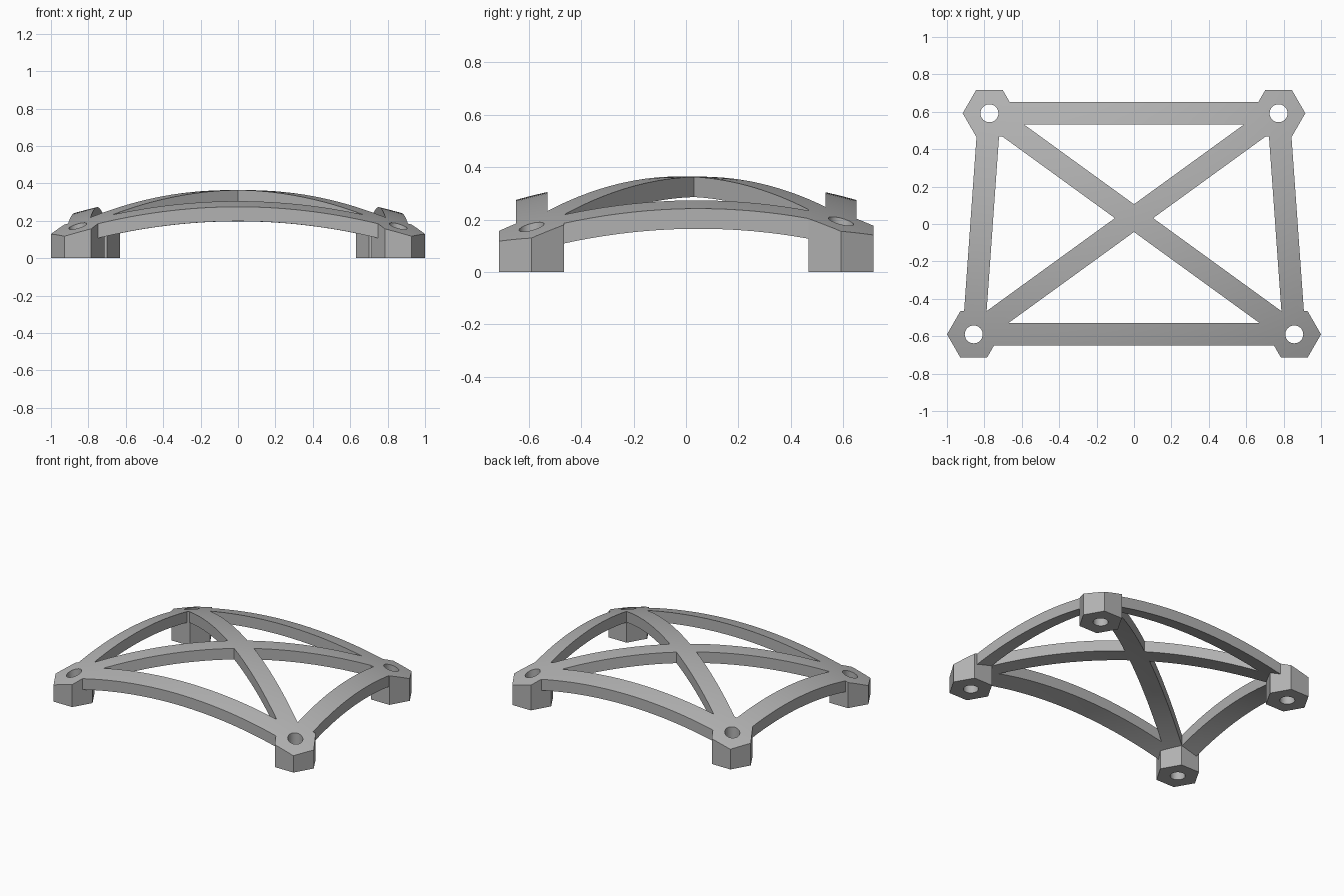
import bpy, bmesh, math
from mathutils import Vector

cube = bpy.data.objects.get("Cube")
if cube:
    bpy.data.objects.remove(cube, do_unlink=True)

grey = bpy.data.materials.new("light grey")
grey.use_nodes = True
colour = (0.45, 0.45, 0.45, 1)
grey.diffuse_color = colour
grey.node_tree.nodes["Principled BSDF"].inputs["Base Color"].default_value = colour

FRONT, BACK = Vector((0.857, -0.59)), Vector((0.773, 0.592))
HEX_R, HOLE_R, HALF_W, THICK = 0.143, 0.048, 0.06, 0.077


def top_height(x, y):
    return 0.365 - x * x / 6.2 - y * y / 4.7


def finish(name, bm):
    bmesh.ops.recalc_face_normals(bm, faces=bm.faces)
    mesh = bpy.data.meshes.new(name)
    bm.to_mesh(mesh)
    bm.free()
    mesh.materials.append(grey)
    obj = bpy.data.objects.new(name, mesh)
    bpy.context.collection.objects.link(obj)
    return obj


def prism(name, outline, low, high):
    bm = bmesh.new()
    face = bm.faces.new([bm.verts.new((p[0], p[1], low)) for p in outline])
    up = bmesh.ops.extrude_face_region(bm, geom=[face])
    for v in up["geom"]:
        if isinstance(v, bmesh.types.BMVert):
            v.co.z = high
    return finish(name, bm)


def ring(centre, radius, sides):
    return [centre + radius * Vector((math.cos(t), math.sin(t)))
            for t in (math.tau * i / sides for i in range(sides))]


def strip(a, b):
    side = (b - a).orthogonal().normalized() * HALF_W
    return [a + side, b + side, b - side, a - side]


def dome(name, drop):
    # Curved sheet closed down to a flat base
    bm = bmesh.new()
    bmesh.ops.create_grid(bm, x_segments=44, y_segments=32, size=1)
    for v in bm.verts:
        v.co.x *= 1.11
        v.co.y *= 0.83
    up = bmesh.ops.extrude_face_region(bm, geom=bm.faces[:])
    top = {g for g in up["geom"] if isinstance(g, bmesh.types.BMVert)}
    for v in bm.verts:
        v.co.z = top_height(v.co.x, v.co.y) - drop if v in top else -0.5
    return finish(name, bm)


def combine(target, tool, operation):
    mod = target.modifiers.new(operation.lower(), "BOOLEAN")
    mod.operation, mod.object, mod.solver = operation, tool, "EXACT"
    bpy.context.view_layer.objects.active = target
    bpy.ops.object.modifier_apply(modifier=mod.name)
    bpy.data.objects.remove(tool, do_unlink=True)


# Beams: rectangle of four plus two diagonals, all between foot centres
mirror = lambda p: Vector((-p.x, p.y))
pairs = [(FRONT, mirror(FRONT)), (BACK, mirror(BACK)), (FRONT, BACK),
         (mirror(FRONT), mirror(BACK)), (FRONT, mirror(BACK)), (mirror(FRONT), BACK)]
frame = None
for i, (a, b) in enumerate(pairs):
    beam = prism("arched_frame", strip(a, b), -0.2 - 0.02 * i, 0.6 + 0.02 * i)
    if frame is None:
        frame = beam
    else:
        combine(frame, beam, "UNION")

# Arched underside of the beams
combine(frame, dome("underside_cutter", THICK), "DIFFERENCE")

# Hexagonal feet standing on the ground
corners = [FRONT, BACK, mirror(FRONT), mirror(BACK)]
for i, c in enumerate(corners):
    combine(frame, prism("foot", ring(c, HEX_R, 6), 0, 0.8 + 0.02 * i), "UNION")

# Domed top over beams and feet, then the bolt holes
combine(frame, dome("top_cutter", 0), "INTERSECT")
for c in corners:
    combine(frame, prism("hole_cutter", ring(c, HOLE_R, 32), -0.1, 1), "DIFFERENCE")

bpy.ops.object.select_all(action="DESELECT")
frame.select_set(True)
bpy.context.view_layer.objects.active = frame
bpy.ops.object.shade_smooth_by_angle(angle=math.radians(25))
